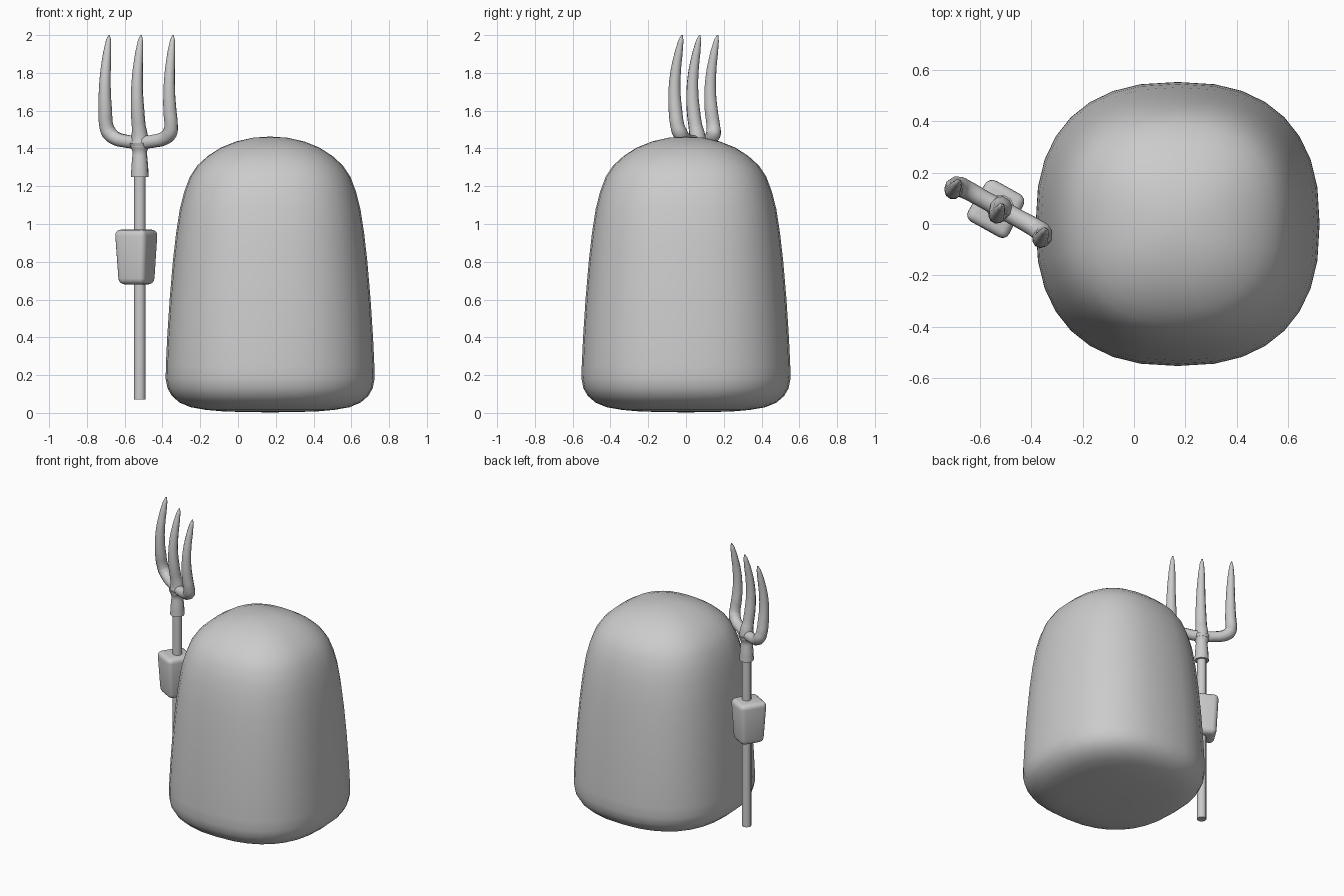
import bpy, bmesh, math
from mathutils import Matrix, Vector

if "Cube" in bpy.data.objects:
    bpy.data.objects.remove(bpy.data.objects["Cube"])

grey = bpy.data.materials.new("plain grey")
grey.diffuse_color = (0.6, 0.6, 0.6, 1)
grey.use_nodes = True
grey.node_tree.nodes["Principled BSDF"].inputs["Base Color"].default_value = grey.diffuse_color

CENTER = Vector((-0.52, 0.06, 0))      # axis of the fork handle
TURN = math.radians(-29)               # fork is turned about its handle
PLACE = Matrix.Translation(CENTER) @ Matrix.Rotation(TURN, 4, 'Z')


def finish(obj, angle=60):
    obj.data.materials.clear()
    obj.data.materials.append(grey)
    bpy.ops.object.select_all(action='DESELECT')
    obj.select_set(True)
    bpy.context.view_layer.objects.active = obj
    bpy.ops.object.shade_smooth_by_angle(angle=math.radians(angle))
    return obj


def mesh_object(name, bm):
    bmesh.ops.recalc_face_normals(bm, faces=bm.faces[:])
    me = bpy.data.meshes.new(name)
    bm.to_mesh(me)
    bm.free()
    obj = bpy.data.objects.new(name, me)
    bpy.context.collection.objects.link(obj)
    return obj


def loft(name, profile, n, segments):
    """Stack squarish rings (radius, z), closed by a pole at each end."""
    bm = bmesh.new()
    rings = []
    for r, z in profile[1:-1]:
        ring = []
        for i in range(segments):
            a = 2 * math.pi * i / segments
            c, s = math.cos(a), math.sin(a)
            x = math.copysign(abs(c) ** (2 / n), c)
            y = math.copysign(abs(s) ** (2 / n), s)
            ring.append(bm.verts.new((r * x, r * y, z)))
        rings.append(ring)
    for lo, hi in zip(rings, rings[1:]):
        for i in range(segments):
            j = (i + 1) % segments
            bm.faces.new((lo[i], lo[j], hi[j], hi[i]))
    for ring, z in ((rings[0], profile[0][1]), (rings[-1], profile[-1][1])):
        pole = bm.verts.new((0, 0, z))
        for i in range(segments):
            bm.faces.new((pole, ring[i], ring[(i + 1) % segments]))
    return mesh_object(name, bm)


def tube(name, points, smooth=True):
    """Round tube through (u, v, z, radius) points in the fork's own frame."""
    cu = bpy.data.curves.new(name, 'CURVE')
    cu.dimensions = '3D'
    cu.bevel_depth = 1
    cu.bevel_resolution = 3
    cu.resolution_u = 5
    cu.use_fill_caps = True
    sp = cu.splines.new('BEZIER' if smooth else 'POLY')
    pts = sp.bezier_points if smooth else sp.points
    pts.add(len(points) - 1)
    for p, (u, v, z, r) in zip(pts, points):
        p.co = (u, v, z) if smooth else (u, v, z, 1)
        p.radius = r
        if smooth:
            p.handle_left_type = p.handle_right_type = 'AUTO'
    obj = bpy.data.objects.new(name, cu)
    bpy.context.collection.objects.link(obj)
    obj.matrix_world = PLACE
    bpy.ops.object.select_all(action='DESELECT')
    obj.select_set(True)
    bpy.context.view_layer.objects.active = obj
    bpy.ops.object.convert(target='MESH')
    return finish(bpy.context.view_layer.objects.active)


# Body: rounded, slightly tapered block
body = loft("body", [
    (0, 0.003), (0.12, 0.004), (0.25, 0.008), (0.34, 0.016), (0.42, 0.03),
    (0.48, 0.055), (0.52, 0.09), (0.543, 0.13), (0.553, 0.18), (0.552, 0.25),
    (0.545, 0.4), (0.532, 0.6), (0.515, 0.8), (0.498, 0.95), (0.478, 1.08),
    (0.455, 1.17), (0.425, 1.25), (0.385, 1.31), (0.33, 1.36), (0.26, 1.405),
    (0.18, 1.437), (0.09, 1.457), (0, 1.463)], 2.43, 32)
body.location = (0.17, 0, 0)
finish(body, 80)

# Fork handle and the collar that holds the head
tube("handle", [(0, 0, 0.07, 0.031), (0, 0, 1.3, 0.031)], smooth=False)
tube("collar", [(0, 0, 1.25, 0.047), (0, 0, 1.3, 0.045), (0, 0, 1.38, 0.038),
                (0, 0, 1.43, 0.055)])

# Tines bow forward (-v) in the middle and end in thin tips
BOW = [(1.52, -0.012, 0.037), (1.6, -0.024, 0.036), (1.7, -0.03, 0.032),
       (1.8, -0.024, 0.028), (1.9, -0.007, 0.022), (1.97, 0.008, 0.014),
       (2.0, 0.015, 0.004)]
tube("middle_tine", [(0, 0, 1.41, 0.05), (0, 0, 1.46, 0.044)]
     + [(0, v, z, r) for z, v, r in BOW])
for side, s in (("left", -1), ("right", 1)):
    tube(side + "_tine",
         [(0, 0, 1.43, 0.036), (s * 0.08, 0, 1.438, 0.035),
          (s * 0.15, 0, 1.455, 0.037), (s * 0.185, -0.004, 1.485, 0.04)]
         + [(s * (0.195 + 0.005 * (1.7 - z)), v, z, r) for z, v, r in BOW])

# Hand: soft block around the handle, narrower below
bm = bmesh.new()
bmesh.ops.create_cube(bm, size=1)
for v in bm.verts:
    k = 0.84 if v.co.z < 0 else 1.0
    if v.co.y > 0:
        k *= 0.9
    v.co = (v.co.x * 0.19 * k, v.co.y * 0.2 * k, v.co.z * 0.29 + 0.825)
bmesh.ops.bevel(bm, geom=bm.edges[:], offset=0.032, segments=4, profile=0.5,
                affect='EDGES')
hand = mesh_object("hand", bm)
hand.matrix_world = Matrix.Translation((-0.013, 0.005, 0)) @ PLACE
finish(hand, 80)
